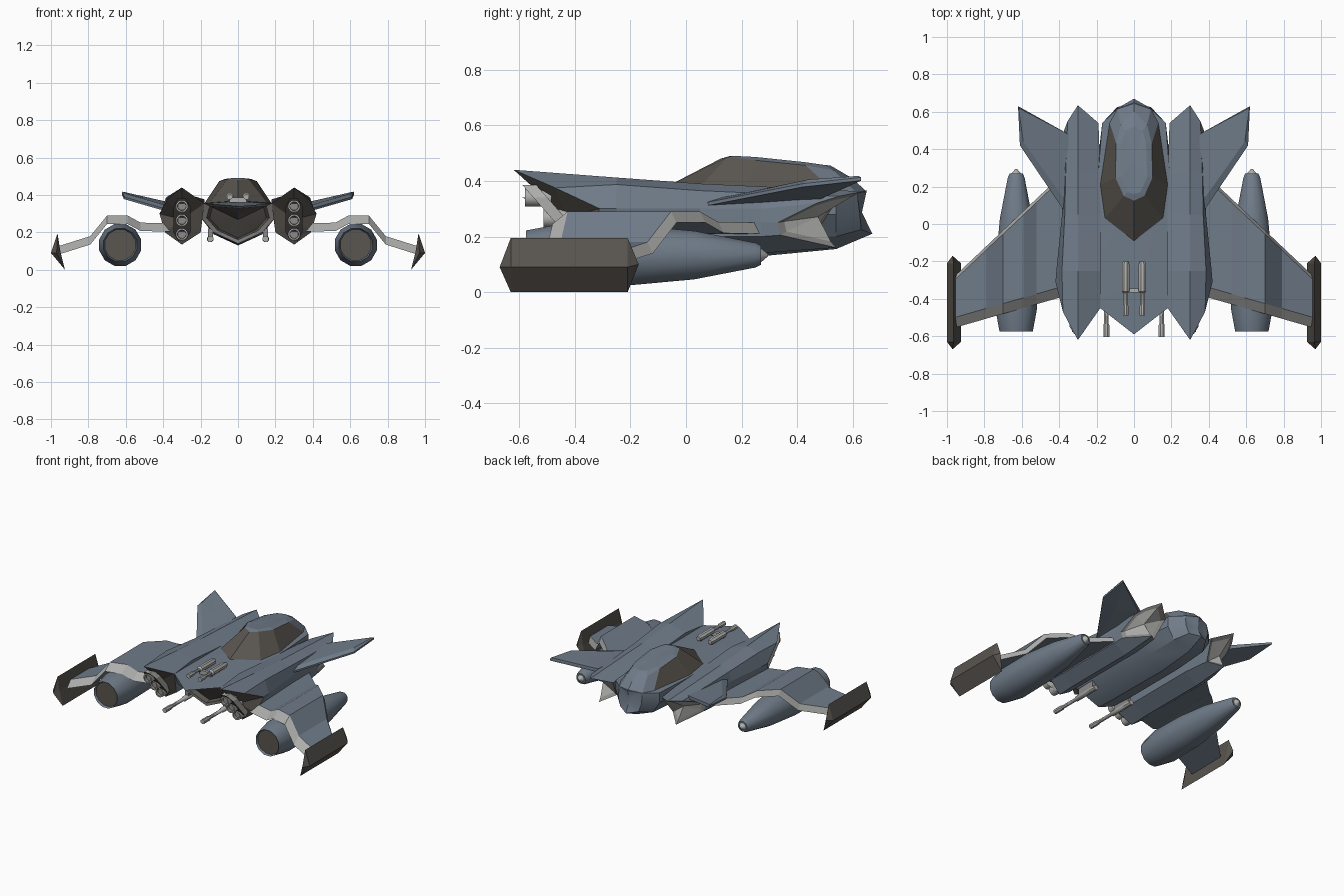
import bpy, bmesh, math
from mathutils import Vector

cube = bpy.data.objects.get("Cube")
if cube:
    bpy.data.objects.remove(cube, do_unlink=True)


def material(name, rgb):
    m = bpy.data.materials.new(name)
    m.use_nodes = True
    m.diffuse_color = (*rgb, 1)
    m.node_tree.nodes["Principled BSDF"].inputs["Base Color"].default_value = (*rgb, 1)
    return m


MATS = [material("blue grey hull", (0.16, 0.2, 0.25)),
        material("dark brown", (0.1, 0.09, 0.078)),
        material("light grey", (0.42, 0.42, 0.41)),
        material("medium grey", (0.26, 0.255, 0.245))]
BLUE, DARK, LIGHT, MID = range(4)


def loft(name, rings, rule=BLUE, start=None, end=None, mirror=True, smooth=0):
    """Skin equal rings; both ends close as fans. rule(band, side) gives the colour."""
    bm = bmesh.new()
    rows = [[bm.verts.new(p) for p in r] for r in rings]
    n = len(rows[0])

    def add(verts, band, side):
        f = bm.faces.new(verts)
        f.material_index = rule(band, side) if callable(rule) else rule

    for band, (a, b) in enumerate(zip(rows, rows[1:]), 1):
        for j in range(n):
            k = (j + 1) % n
            add((a[j], a[k], b[k], b[j]), band, j)
    for row, tip, band in ((rows[0], start, 0), (rows[-1], end, len(rows))):
        c = bm.verts.new(tip or sum((v.co for v in row), Vector()) / n)
        for j in range(n):
            add((row[j], row[(j + 1) % n], c), band, j)
    bmesh.ops.recalc_face_normals(bm, faces=bm.faces)
    me = bpy.data.meshes.new(name)
    bm.to_mesh(me)
    bm.free()
    for m in MATS:
        me.materials.append(m)
    ob = bpy.data.objects.new(name, me)
    bpy.context.collection.objects.link(ob)
    if smooth:
        bpy.ops.object.select_all(action='DESELECT')
        ob.select_set(True)
        bpy.context.view_layer.objects.active = ob
        bpy.ops.object.shade_smooth_by_angle(angle=math.radians(smooth))
    if mirror:
        ob.modifiers.new("Mirror", 'MIRROR').use_mirror_merge = False
    return ob


def full(half):
    """Complete a half ring whose first and last points lie on the centre plane."""
    return half + [(-x, y, z) for x, y, z in half[-2:0:-1]]


def inset(ring, scale, dy):
    c = sum((Vector(p) for p in ring), Vector()) / len(ring)
    return [c + (Vector(p) - c) * scale + Vector((0, dy, 0)) for p in ring]


def lathe(name, x, z, profile, rule, sides=12, smooth=40):
    """Turn (y, radius) pairs around a fore-and-aft axis."""
    rings = []
    for y, r in profile:
        angles = [2 * math.pi * (i + 0.5) / sides for i in range(sides)]
        rings.append([(x + r * math.cos(a), y, z + r * math.sin(a)) for a in angles])
    return loft(name, rings, rule, smooth=smooth)


# Central hull: overhanging pointed deck, framed dark intake, tapered tail
nose = full([(0, -.59, .34), (.18, -.45, .355), (.2, -.41, .28), (.13, -.36, .2), (0, -.35, .14)])
hull = [inset(nose, .76, .05), inset(nose, .84, .01), nose]
for y, top, bottom in ((-.2, .368, .135), (.28, .37, .13)):
    hull.append(full([(0, y, top), (.19, y, .352), (.2, y, .28), (.13, y, .19), (0, y, bottom)]))
hull.append(full([(0, .54, .37), (.17, .54, .35), (.17, .54, .28), (.12, .54, .2), (0, .54, .155)]))
hull.append(full([(0, .65, .365), (.09, .615, .355), (.09, .625, .28), (.07, .63, .225), (0, .67, .21)]))
loft("hull", hull, lambda i, j: DARK if i < 2 else MID if i == 2 else BLUE, mirror=False, smooth=30)

# Canopy: base outline up to roof outline, glazed on the front and sides
base = full([(0, -.09, .369), (.155, .03, .358), (.18, .21, .355), (.13, .54, .355),
             (.09, .615, .355), (0, .65, .36)])
roof = full([(0, .125, .48), (.055, .15, .486), (.1, .25, .474), (.095, .43, .456),
             (.07, .53, .438), (0, .6, .408)])
crown = full([(0, .16, .49), (.035, .17, .49), (.07, .25, .486), (.065, .43, .467),
              (.045, .5, .457), (0, .52, .455)])
loft("canopy", [base, roof, crown],
     lambda i, j: DARK if i == 1 and (j < 3 or j > 6) else BLUE, mirror=False)

# Side nacelles: seven-sided section, beaked at the front, raked pale exhaust at the back


def section(y, top, shoulder, outer, low):
    return [(.3, y, top), (shoulder, y, top - .025), (outer, y, .3), (.385, y, low),
            (.3, y, .14), (.2, y, .2), (.18, y, top - .035)]


beak = [(.3, -.62, .44), (.38, -.47, .375), (.42, -.31, .3), (.39, -.36, .2),
        (.3, -.38, .135), (.2, -.4, .2), (.18, -.45, .355)]
tail = [(.3, .635, .362), (.355, .55, .345), (.385, .47, .32), (.386, .33, .25), (.38, .34, .205),
        (.3, .54, .16), (.22, .46, .2), (.19, .54, .325)]
side = section(.27, .38, .365, .38, .2)
side.insert(3, (.384, .27, .25))
body = [beak, section(-.25, .412, .385, .415, .2), section(.05, .39, .37, .385, .2)]
for ring in body:
    ring.insert(3, tuple((Vector(ring[2]) + Vector(ring[3])) / 2))


def nacelle_colour(band, _):
    return DARK if band == 0 else BLUE if band < 5 else MID if band == 5 else LIGHT


loft("nacelle", body + [side, tail, inset(tail, .8, -.008)], nacelle_colour, start=(.3, -.43, .27))


# Sloping launcher plate with three tubes in each nacelle front
def plate_y(z):
    return -.6 + (.37 - z) * .88


plate = [(x, plate_y(z) + .025, z) for x, z in
         ((.28, .385), (.32, .385), (.345, .34), (.345, .2), (.32, .155), (.28, .155),
          (.255, .2), (.255, .34))]
loft("launcher_plate", [plate, [(x, y + .05, z) for x, y, z in plate]],
     lambda b, j: DARK if b == 0 else LIGHT)
for i, z in enumerate((.34, .265, .19)):
    y = plate_y(z)
    lathe(f"launcher_tube_{i + 1}", .3, z,
          [(y + .012, .022), (y - .005, .024), (y - .005, .033), (y + .09, .033)],
          lambda b, j: MID if b < 2 else LIGHT)

# Wings: cranked over the engine pods, pale leading and trailing edges
ribs = []
for x, z in ((.36, .25), (.52, .252), (.59, .29), (.70, .29), (.79, .18), (.965, .125)):
    front = -.345 - (x - .42) * .287
    back = .25 - (x - .4) * .946
    ribs.append([(x, front, z), (x, back - .02, z), (x, back, z - .04), (x, front - .055, z - .045)])
loft("wing", ribs, lambda i, j: LIGHT if j in (1, 3) else BLUE)

# Wing tip plates: bent section with pointed ends
tip = [(.965, .195), (1.0, .09), (.925, 0), (.95, .1)]
loft("wing_tip_plate", [[(x, y, z) for x, z in tip] for y in (-.63, -.21)], DARK,
     start=(.97, -.67, .09), end=(.97, -.17, .1))

# Engine pods under the wings
lathe("engine_pod", .63, .133,
      [(-.56, .085), (-.575, .092), (-.45, .116), (-.2, .112), (.03, .09), (.25, .046), (.27, .036)],
      lambda b, j: DARK if b == 0 else BLUE)
lathe("engine_pod_tip", .63, .133, [(.265, .03), (.275, .022), (.295, .004)], LIGHT)

# Tail fins: thin swept blades with a bevelled leading edge
fin = [(.36, .05, .318), (.61, .42, .39), (.62, .63, .413), (.36, .48, .345)]
fin_top = [(.35, .1, .334), (.592, .44, .405), (.617, .62, .418), (.35, .48, .357)]
fin_under = [(x, y, z - .012) for x, y, z in fin]
loft("tail_fin", [fin_under, fin, fin_top])

# Deck guns with a shared crossbar
lathe("deck_gun", .045, .39,
      [(-.49, .016), (-.44, .016), (-.43, .011), (-.37, .011), (-.36, .022), (-.22, .022), (-.2, .015)],
      LIGHT, sides=8)
loft("deck_gun_crossbar", [[(x, y, z) for x, z in ((-.045, .36), (.045, .36), (.045, .388), (-.045, .388))]
                           for y in (-.365, -.345)], LIGHT, mirror=False)

# Chin guns
lathe("chin_gun", .148, .165,
      [(-.605, .017), (-.54, .017), (-.53, .012), (-.4, .012), (-.39, .018), (-.2, .018)],
      LIGHT, sides=8)
loft("chin_gun_mount", [[(x, y, z) for x, y in ((.135, -.36), (.161, -.36), (.161, -.22), (.135, -.22))]
                        for z in (.165, .22)], MID)
